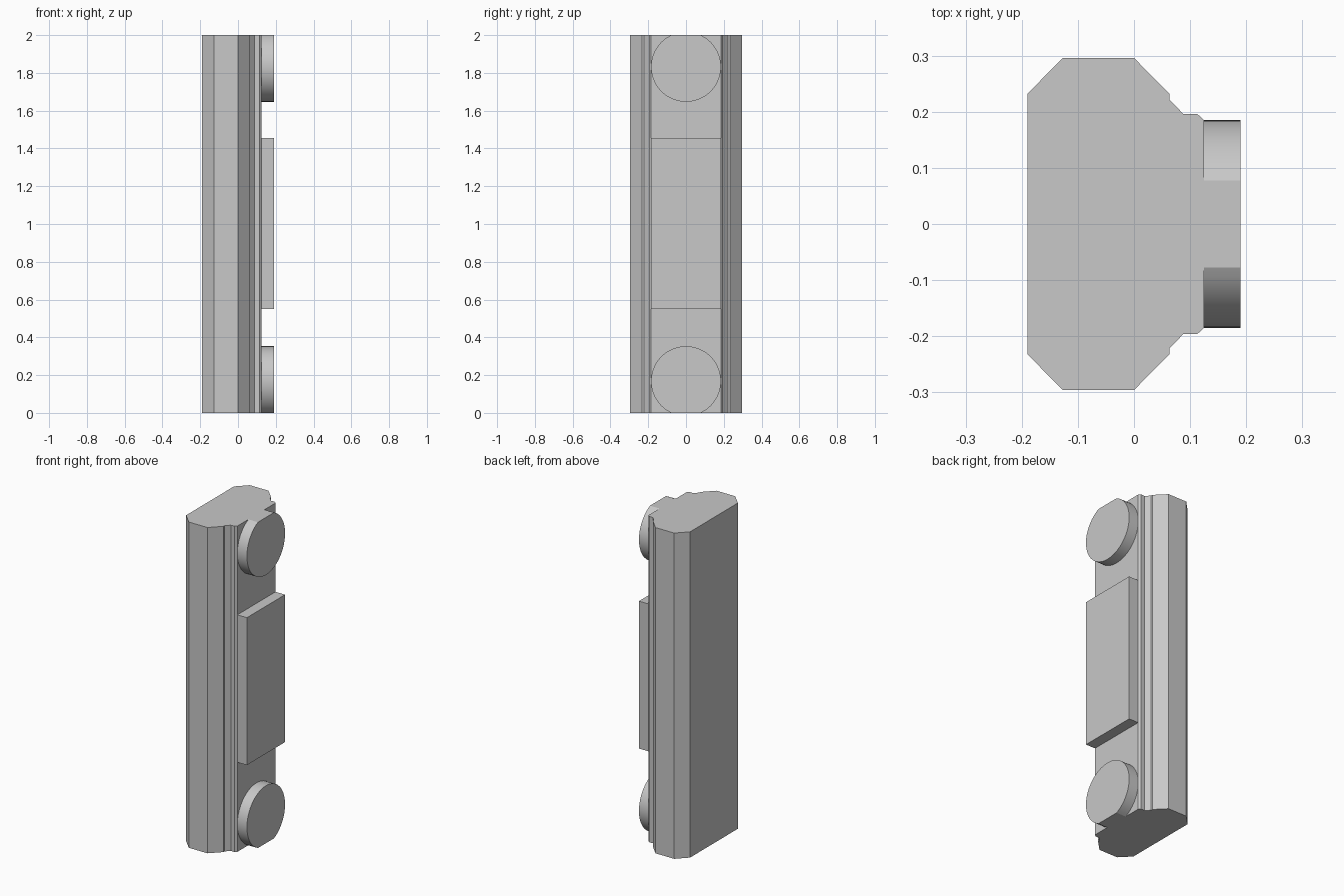
import bpy, bmesh, math
from mathutils import Vector

if "Cube" in bpy.data.objects:
    bpy.data.objects.remove(bpy.data.objects["Cube"])

grey = bpy.data.materials.new("plain grey")
grey.use_nodes = True
colour = (0.58, 0.58, 0.58, 1)
grey.diffuse_color = colour
grey.node_tree.nodes["Principled BSDF"].inputs["Base Color"].default_value = colour


def extrude(name, outline, offset, smooth=False):
    """Solid made by sweeping a closed outline along an offset."""
    bm = bmesh.new()
    face = bm.faces.new([bm.verts.new(p) for p in outline])
    swept = bmesh.ops.extrude_face_region(bm, geom=[face], use_keep_orig=True)
    moved = [v for v in swept["geom"] if isinstance(v, bmesh.types.BMVert)]
    bmesh.ops.translate(bm, verts=moved, vec=Vector(offset))
    bmesh.ops.recalc_face_normals(bm, faces=bm.faces)
    mesh = bpy.data.meshes.new(name)
    bm.to_mesh(mesh)
    bm.free()
    mesh.materials.append(grey)
    obj = bpy.data.objects.new(name, mesh)
    bpy.context.collection.objects.link(obj)
    if smooth:
        bpy.ops.object.select_all(action="DESELECT")
        obj.select_set(True)
        bpy.context.view_layer.objects.active = obj
        bpy.ops.object.shade_smooth_by_angle(angle=math.radians(20))
    return obj


height = 2.0
face_x, depth, half_width = 0.125, 0.065, 0.185

# Long body: stepped, chamfered section mirrored across y
half = [(-0.19, 0.232), (-0.127, 0.296), (0, 0.296), (0.063, 0.232),
        (0.063, 0.222), (0.088, 0.196), (0.113, 0.196), (face_x, half_width)]
section = half + [(x, -y) for x, y in reversed(half)]
extrude("body", [(x, y, 0) for x, y in section], (0, 0, height))

# Raised rectangular pad in the middle
low, high = 0.55, 1.455
extrude("centre_pad", [(face_x, -half_width, low), (face_x, half_width, low),
                       (face_x, half_width, high), (face_x, -half_width, high)],
        (depth, 0, 0))

# Round pads, cut flat where they meet the body ends
centre = 0.168
start = -math.asin(centre / half_width)
sweep = math.pi - 2 * start
steps = 56
arc = []
for i in range(steps + 1):
    a = start + sweep * i / steps
    arc.append((half_width * math.cos(a), centre + half_width * math.sin(a)))
extrude("lower_round_pad", [(face_x, y, z) for y, z in arc], (depth, 0, 0), True)
extrude("upper_round_pad", [(face_x, y, height - z) for y, z in arc], (depth, 0, 0), True)
